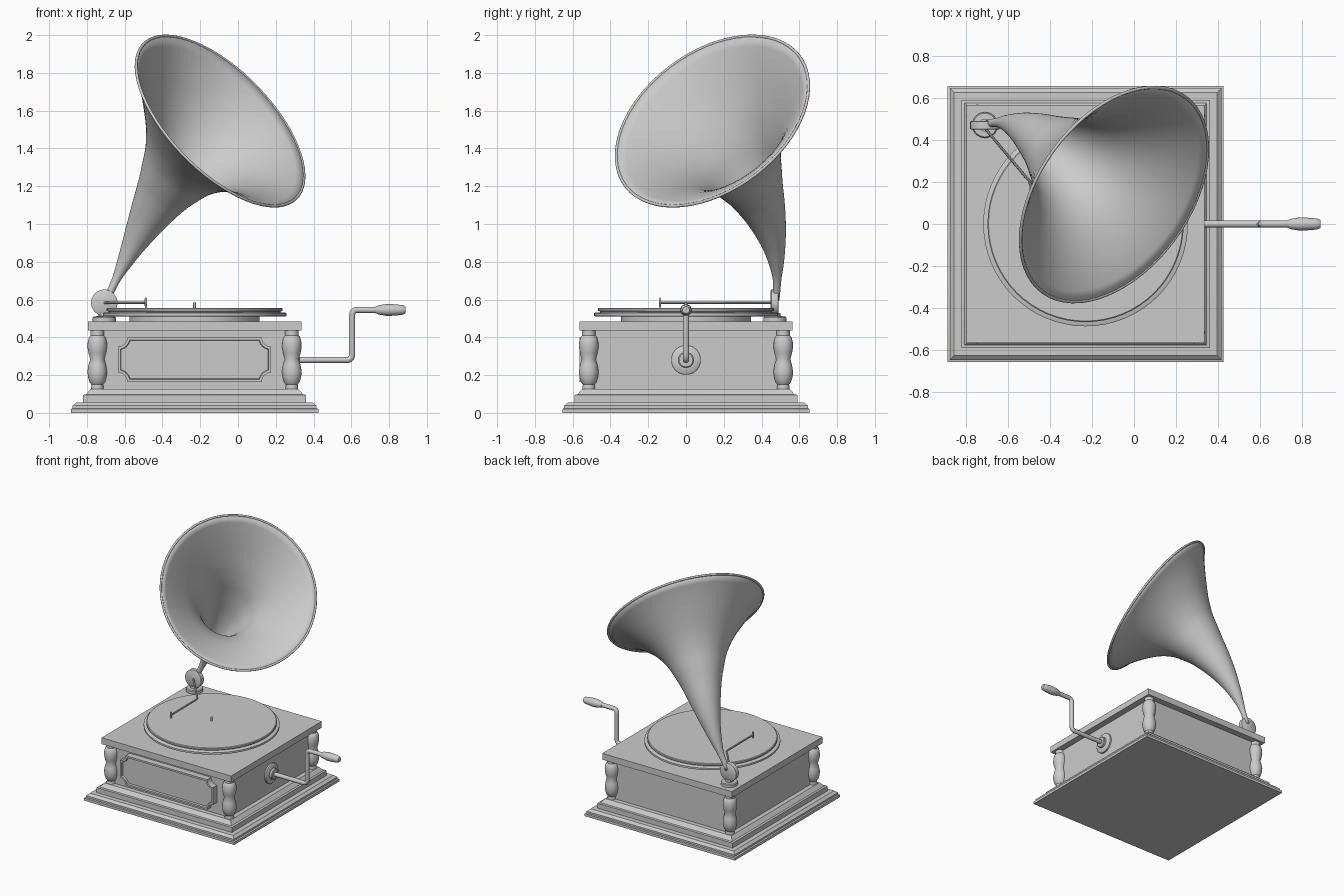
import bpy, bmesh
from math import sin, cos, pi, sqrt
from mathutils import Vector, Matrix

if "Cube" in bpy.data.objects:
    bpy.data.objects.remove(bpy.data.objects["Cube"])

CX = -0.23  # centre of the cabinet


def finish(name, bm, angle=0.6):
    bmesh.ops.recalc_face_normals(bm, faces=bm.faces)
    me = bpy.data.meshes.new(name)
    bm.to_mesh(me)
    bm.free()
    ob = bpy.data.objects.new(name, me)
    bpy.context.collection.objects.link(ob)
    bpy.ops.object.select_all(action='DESELECT')
    ob.select_set(True)
    bpy.context.view_layer.objects.active = ob
    bpy.ops.object.shade_smooth_by_angle(angle=angle)
    return ob


def skin(bm, rings, caps=True):
    n = len(rings[0])
    vs = [[bm.verts.new(p) for p in ring] for ring in rings]
    for a, b in zip(vs, vs[1:]):
        for i in range(n):
            bm.faces.new((a[i], a[(i + 1) % n], b[(i + 1) % n], b[i]))
    if caps:
        bm.faces.new(vs[0][::-1])
        bm.faces.new(vs[-1])


def lathe(name, profile, loc=(0, 0, 0), axis='Z', n=32):
    """Turn (radius, height) points around an axis; n=4 gives square mouldings."""
    rot = {'Z': Matrix(), 'X': Matrix.Rotation(pi / 2, 4, 'Y'),
           'Y': Matrix.Rotation(-pi / 2, 4, 'X')}[axis]
    m = Matrix.Translation(loc) @ rot
    k, off = (sqrt(2), pi / 4) if n == 4 else (1, 0)
    bm = bmesh.new()
    skin(bm, [[m @ Vector((k * r * cos(off + 2 * pi * i / n), k * r * sin(off + 2 * pi * i / n), h))
               for i in range(n)] for r, h in profile])
    return finish(name, bm)


def sweep(name, pts, radii, n=16, caps=True, end_dir=None):
    """Tube along a path with a twist-free frame."""
    pts = [Vector(p) for p in pts]
    rings, side = [], Vector((0.31, 0.9, 0.2))
    for i, p in enumerate(pts):
        t = Vector()
        if i > 0:
            t += (p - pts[i - 1]).normalized()
        if i < len(pts) - 1:
            t += (pts[i + 1] - p).normalized()
        elif end_dir:
            t = end_dir
        t.normalize()
        side = (side - t * side.dot(t)).normalized()
        up = t.cross(side)
        rings.append([p + radii[i] * (cos(2 * pi * k / n) * side + sin(2 * pi * k / n) * up)
                      for k in range(n)])
    bm = bmesh.new()
    skin(bm, rings, caps)
    return finish(name, bm)


# Cabinet: stepped plinth, body and lid as square mouldings
lathe("plinth", [(.655, 0), (.655, .02), (.645, .024), (.645, .038), (.625, .055), (.59, .056),
                 (.59, .095), (.575, .098), (.55, .127)], (CX, 0, 0), n=4)
lathe("cabinet_body", [(.515, .12), (.515, .44)], (CX, 0, 0), n=4)
lathe("cabinet_lid", [(.565, .435), (.565, .485)], (CX, 0, 0), n=4)

# Turned corner columns
column = [(.034, .12), (.031, .15), (.041, .163), (.049, .19), (.052, .22), (.046, .255),
          (.037, .285), (.046, .315), (.052, .348), (.05, .378), (.043, .402), (.035, .41), (.035, .436)]
for sx in (-1, 1):
    for sy in (-1, 1):
        lathe("corner_column", column, (CX + sx * .515, sy * .515, 0), n=24)

# Front panel with scooped corners and raised border
W, H, R = .406, .118, .05
outline = []
for sx, sz, a0 in ((1, 1, 1.5 * pi), (-1, 1, 0), (-1, -1, .5 * pi), (1, -1, pi)):
    c = Vector((CX + sx * W, 0, .282 + sz * H))
    pts = [c + Vector((R * cos(a0 - pi / 2 * k / 6), 0, R * sin(a0 - pi / 2 * k / 6))) for k in range(7)]
    outline += pts
bm = bmesh.new()
skin(bm, [[p + Vector((0, y, 0)) for p in outline] for y in (-.51, -.565)])
bm.normal_update()
bmesh.ops.recalc_face_normals(bm, faces=bm.faces)
front = min(bm.faces, key=lambda f: f.calc_center_median().y)
bmesh.ops.inset_region(bm, faces=[front], thickness=.014, use_even_offset=True)
bmesh.ops.inset_region(bm, faces=[front], thickness=.003, depth=-.015, use_even_offset=True)
finish("front_panel", bm)

# Turntable, record and spindle
lathe("turntable_hub", [(.345, .48), (.345, .512)], (CX, 0, 0), n=64)
lathe("turntable_platter", [(.478, .51), (.486, .514), (.486, .528), (.478, .532)], (CX, 0, 0), n=64)
lathe("record", [(.455, .53), (.455, .537), (.466, .54), (.466, .551), (.461, .555)], (CX, 0, 0), n=64)
lathe("spindle", [(.007, .55), (.007, .58), (.004, .587)], (CX, 0, 0), n=12)

# Horn support: round foot and upright drum
HX, HY = -.708, .47
lathe("horn_foot", [(.061, .48), (.061, .505), (.056, .511), (.03, .512), (.03, .53)], (HX, HY, 0))
lathe("horn_drum", [(.064, -.022), (.07, -.018), (.07, .016), (.064, .02)], (HX, HY, .583), 'Y')

# Tone arm with needle holder
sweep("tone_arm", [(HX, .455, .583), (-.515, .225, .583), (-.497, .205, .583), (-.49, .18, .583),
                   (-.488, -.137, .583)], [.007] * 5, n=10)
lathe("needle", [(.002, .555), (.006, .568), (.006, .605), (.003, .61)], (-.488, -.137, 0), n=10)

# Flared horn along a bent axis
normal = Vector((.634, -.462, .621)).normalized()
p0, p3 = Vector((-.695, .475, .6)), Vector((-.095, .14, 1.545))
p1, p2 = p0 + .4 * Vector((.42, .12, .9)), p3 - .4 * normal
N = 40
axis = []
for i in range(N + 1):
    t = i / N
    axis.append(p0 * (1 - t)**3 + p1 * 3 * t * (1 - t)**2 + p2 * 3 * t * t * (1 - t) + p3 * t**3)
dist = [0.0]
for a, b in zip(axis[::-1], axis[-2::-1]):
    dist.append(dist[-1] + (a - b).length)
dist.reverse()
flare = [(0, .577), (.035, .523), (.07, .477), (.145, .392), (.25, .29), (.36, .217), (.54, .148),
         (.72, .1), (.9, .056), (1.08, .02), (2, .016)]


def flare_radius(s):
    for (a, ra), (b, rb) in zip(flare, flare[1:]):
        if s <= b:
            return ra + (rb - ra) * (s - a) / (b - a)


radii = [flare_radius(s) for s in dist]
for _ in range(2):  # soften the profile
    radii = [radii[0]] + [(radii[i - 1] + 2 * radii[i] + radii[i + 1]) / 4 for i in range(1, N)] + [radii[-1]]
horn = sweep("horn", axis, radii, n=64, caps=False, end_dir=normal)
wall = horn.modifiers.new("wall", 'SOLIDIFY')
wall.thickness = .008

# Rolled rim of the horn
bpy.ops.mesh.primitive_torus_add(major_radius=.574, minor_radius=.008, major_segments=64, minor_segments=10,
                                 location=p3, rotation=normal.to_track_quat('Z', 'Y').to_euler())
bpy.context.object.name = "horn_rim"
bpy.ops.object.shade_smooth_by_angle(angle=.8)

# Winding crank on the right side
lathe("crank_plate", [(.078, -.005), (.078, .012), (.07, .018), (.042, .02), (.042, .035), (.036, .04)],
      (CX + .515, 0, .28), 'X')
path = [(.28, 0, .28), (.58, 0, .28), (.593, 0, .284), (.602, 0, .295), (.604, 0, .31),
        (.604, 0, .515), (.606, 0, .53), (.615, 0, .541), (.628, 0, .545), (.75, 0, .545)]
sweep("crank_rod", path, [.0165] * len(path))
lathe("crank_handle", [(.017, 0), (.024, .015), (.031, .055), (.031, .085), (.027, .13), (.024, .15), (.018, .158)],
      (.728, 0, .545), 'X', n=24)
